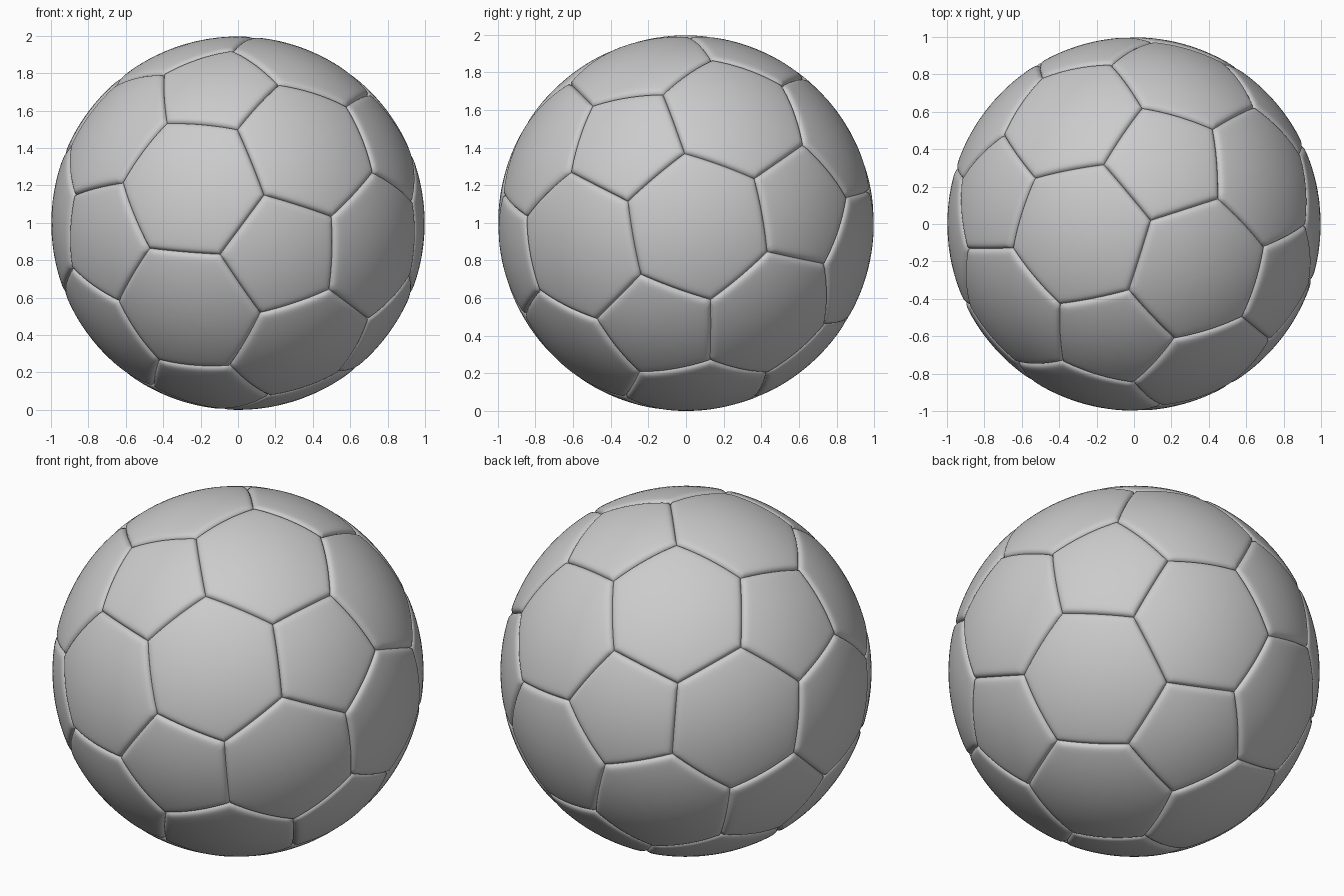
import bpy
import bmesh
import math
from mathutils import Vector

RADIUS = 0.998      # ball radius between the seams
DEPTH = 0.022       # depth of a seam
WIDTH = 0.010       # how fast a seam fades into the panel
RINGS = 16          # rings from panel centre to seam
STEPS = 14          # steps along each seam edge

cube = bpy.data.objects.get("Cube")
if cube:
    bpy.data.objects.remove(cube, do_unlink=True)

# One grey for the whole ball
grey = bpy.data.materials.new("light grey leather")
grey.use_nodes = True
colour = (0.6, 0.6, 0.6, 1)
grey.diffuse_color = colour
grey.node_tree.nodes["Principled BSDF"].inputs["Base Color"].default_value = colour

# Twelve five-sided panel centres, turned to the ball's resting pose
axis = Vector((0.183, 0.347, 0.92)).normalized()
side = Vector((0.755, 0.65, 0.081))
side = (side - axis * side.dot(axis)).normalized()
third = axis.cross(side)
centres = [axis]
for k in range(5):
    a = math.tau * k / 5
    centres.append((axis + 2 * (math.cos(a) * side + math.sin(a) * third)) / math.sqrt(5))
centres += [-c for c in centres]


def touching(p, q):
    return 0.3 < p.dot(q) < 0.6


def add_sector(bm, centre, a, b):
    """One wedge of a panel, from its centre out to the seam a-b."""
    if a.cross(b).dot(centre) < 0:
        a, b = b, a
    seam = a.cross(b).normalized()
    rows = []
    for j in range(RINGS + 1):
        t = 1 - (1 - j / RINGS) ** 2.5
        row = []
        for i in range(STEPS + 1 if j else 1):
            p = centre.lerp(a.lerp(b, i / STEPS), t).normalized()
            dip = DEPTH * math.exp(-abs(seam.dot(p)) / WIDTH)
            row.append(bm.verts.new(p * (RADIUS - dip)))
        rows.append(row)
    for inner, outer in zip(rows, rows[1:]):
        for i in range(STEPS):
            if len(inner) == 1:
                bm.faces.new((inner[0], outer[i], outer[i + 1]))
            else:
                bm.faces.new((inner[i], outer[i], outer[i + 1], inner[i + 1]))


def finish(bm, name):
    bmesh.ops.remove_doubles(bm, verts=bm.verts, dist=0.00001)
    for f in bm.faces:
        f.smooth = True
    mesh = bpy.data.meshes.new(name)
    bm.to_mesh(mesh)
    bm.free()
    mesh.materials.append(grey)
    ball_part = bpy.data.objects.new(name, mesh)
    ball_part.location.z = RADIUS
    bpy.context.collection.objects.link(ball_part)


# Five-sided panels
bm = bmesh.new()
for p in centres:
    near = [q for q in centres if touching(p, q)]
    for i, q in enumerate(near):
        for r in near[i + 1:]:
            if touching(q, r):
                add_sector(bm, p, (2 * p + q) / 3, (2 * p + r) / 3)
finish(bm, "five_sided_panels")

# Six-sided panels
bm = bmesh.new()
for i, p in enumerate(centres):
    for j in range(i + 1, len(centres)):
        q = centres[j]
        for r in centres[j + 1:]:
            if touching(p, q) and touching(q, r) and touching(p, r):
                middle = (p + q + r) / 3
                for u, v, w in ((p, q, r), (q, r, p), (r, p, q)):
                    add_sector(bm, middle, (2 * u + v) / 3, (2 * v + u) / 3)
                    add_sector(bm, middle, (2 * u + v) / 3, (2 * u + w) / 3)
finish(bm, "six_sided_panels")
